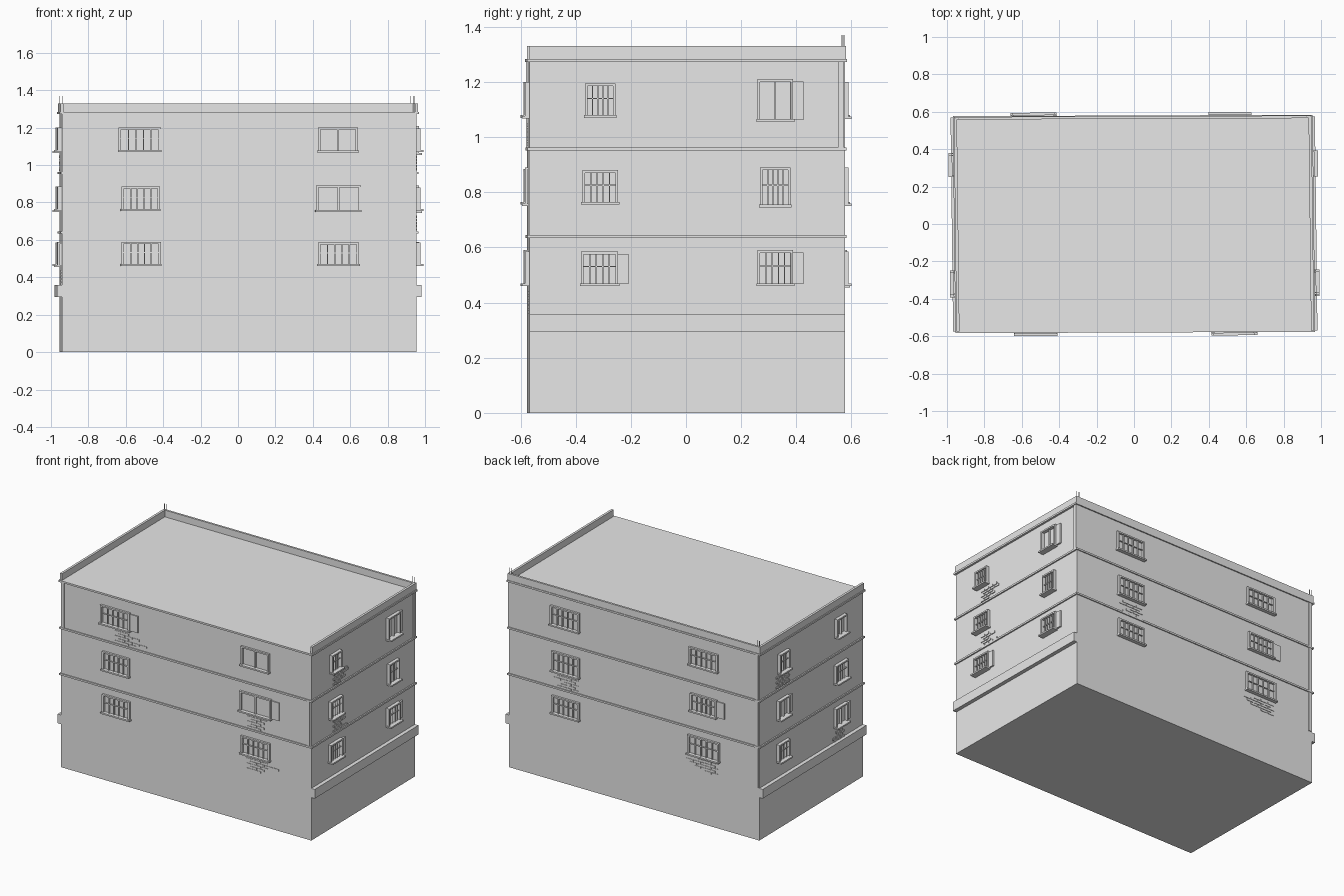
import bpy, bmesh, random
from mathutils import Matrix, Vector

if "Cube" in bpy.data.objects:
    bpy.data.objects.remove(bpy.data.objects["Cube"])
random.seed(4)
X, Y = 0.948, 0.572            # half width and half depth of the walls
ROOF, TOP = 1.28, 1.33

grey = bpy.data.materials.new("plain grey")
grey.use_nodes = True
grey.diffuse_color = (0.8, 0.8, 0.8, 1)
grey.node_tree.nodes["Principled BSDF"].inputs["Base Color"].default_value = (0.8, 0.8, 0.8, 1)

# The plan is very slightly skewed
SKEW = Matrix(((1, -0.012, 0), (0.004, 1, 0), (0, 0, 1))).to_4x4()


def add_box(bm, lo, hi):
    size = [b - a for a, b in zip(lo, hi)]
    mid = [(a + b) / 2 for a, b in zip(lo, hi)]
    bmesh.ops.create_cube(bm, size=1, matrix=Matrix.Translation(mid) @ Matrix.Diagonal((*size, 1)))


def finish(bm, name):
    bmesh.ops.transform(bm, matrix=SKEW, verts=bm.verts)
    mesh = bpy.data.meshes.new(name)
    bm.to_mesh(mesh)
    bm.free()
    mesh.materials.append(grey)
    obj = bpy.data.objects.new(name, mesh)
    bpy.context.collection.objects.link(obj)
    return obj


def block(name, lo, hi):
    bm = bmesh.new()
    add_box(bm, lo, hi)
    return finish(bm, name)


# Outward direction and relief depth of each wall
WALLS = {"front": (1, -1, 1.0), "back": (1, 1, 1.0), "right": (0, 1, 1.6), "left": (0, -1, 1.6)}


def wall_box(bm, wall, u0, u1, z0, z1, depth):
    """Box on a wall: u runs along the wall, depth points out of it."""
    axis, sign, relief = WALLS[wall]
    face = (X, Y)[axis]
    near, far = sorted((sign * (face - 0.004), sign * (face + depth * relief)))
    if axis:
        add_box(bm, (u0, near, z0), (u1, far, z1))
    else:
        add_box(bm, (near, u0, z0), (far, u1, z1))


def window(wall, u0, u1, z0, z1, kind):
    """kind letters: b = bars, p = two panes, s = open shutter."""
    bm = bmesh.new()
    scale = 1.5 if WALLS[wall][0] else 1.0
    t = 0.009 * scale
    sill = z0 + 0.01
    # frame and sill
    wall_box(bm, wall, u0, u0 + t, sill, z1, 0.014)
    wall_box(bm, wall, u1 - t, u1, sill, z1, 0.014)
    wall_box(bm, wall, u0, u1, z1 - 0.01, z1, 0.014)
    wall_box(bm, wall, u0 - 0.004, u1 + 0.004, z0, sill, 0.025)
    # bars or panes
    if "b" in kind:
        for i in range(1, 5):
            u = u0 + t + (u1 - u0 - 2 * t) * i / 5
            wall_box(bm, wall, u - t / 4, u + t / 4, sill, z1, 0.009)
        mid = (z0 + z1) / 2 + 0.008
        wall_box(bm, wall, u0, u1, mid - 0.002, mid + 0.002, 0.008)
    else:
        mid = (u0 + u1) / 2
        wall_box(bm, wall, mid - t / 3, mid + t / 3, sill, z1, 0.009)
    if "s" in kind:
        out = 1 if wall in ("front", "right") else -1
        edge = u1 if out > 0 else u0
        a, b = sorted((edge, edge + out * 0.038 * scale))
        wall_box(bm, wall, a, b, z0 + 0.008, z1 - 0.008, 0.007)
    finish(bm, wall + "_window")


def brick_patch(wall, u, z):
    bm = bmesh.new()
    scale = 1.5 if WALLS[wall][0] else 1.0
    length = 0.034 * scale
    for row in range(5):
        start = u + (row % 2) * length / 2
        for i in range(random.choice((2, 3, 4))):
            a = start + i * (length + 0.004)
            wall_box(bm, wall, a, a + length, z - row * 0.017 - 0.013, z - row * 0.017, 0.003)
    finish(bm, wall + "_exposed_bricks")


# Main body with the flat roof
block("building_body", (-X, -Y, 0), (X, Y, ROOF))

# Ledge above the ground storey on the two short sides
for s in (-1, 1):
    a, b = sorted((s * (X - 0.01), s * (X + 0.026)))
    block("side_ledge", (a, -Y, 0.295), (b, Y, 0.358))

# Thin floor bands and the cornice
for z in (0.64, 0.957):
    block("floor_band", (-X - 0.009, -Y - 0.007, z - 0.006), (X + 0.009, Y + 0.007, z + 0.006))
block("cornice", (-X - 0.014, -Y - 0.008, 1.272), (X + 0.014, Y + 0.008, 1.284))

# Parapet on three sides, open at the front
for s in (-1, 1):
    a, b = sorted((s * (X - 0.008), s * (X + 0.008)))
    block("side_parapet", (a, -Y, ROOF), (b, Y + 0.004, TOP))
block("back_parapet", (-X, Y - 0.01, ROOF), (X, Y + 0.004, TOP))

# Thin rods on the back corners
for s in (-1, 1):
    for x in (X - 0.018, X):
        block("corner_rod", (s * x - 0.0015, Y - 0.004, ROOF), (s * x + 0.0015, Y - 0.001, 1.37))

# Vertical strips beside the corners
STRIPS = [("front", 0.915, 0.64, 0.957), ("front", -0.943, 0.957, ROOF),
          ("right", 0.548, 0.957, ROOF), ("back", -0.94, 0.36, ROOF)]
for wall, u, z0, z1 in STRIPS:
    bm = bmesh.new()
    wall_box(bm, wall, u, u + 0.022, z0, z1, 0.005)
    finish(bm, wall + "_corner_strip")

# Windows: wall, extent along the wall, bottom, top, kind
WINDOWS = [
    ("front", -0.645, -0.42, 1.07, 1.20, "bs"), ("front", 0.42, 0.635, 1.067, 1.20, "p"),
    ("front", -0.63, -0.425, 0.755, 0.885, "b"), ("front", 0.41, 0.65, 0.75, 0.89, "ps"),
    ("front", -0.63, -0.42, 0.46, 0.59, "b"), ("front", 0.42, 0.64, 0.46, 0.585, "b"),
    ("right", -0.37, -0.26, 1.07, 1.195, "b"), ("right", 0.255, 0.385, 1.055, 1.21, "ps"),
    ("right", -0.38, -0.25, 0.755, 0.88, "b"), ("right", 0.265, 0.375, 0.745, 0.89, "b"),
    ("right", -0.385, -0.25, 0.46, 0.585, "bs"), ("right", 0.255, 0.385, 0.46, 0.59, "bs"),
    ("back", -0.64, -0.42, 1.07, 1.195, "b"), ("back", 0.41, 0.63, 1.065, 1.20, "b"),
    ("back", -0.63, -0.43, 0.755, 0.88, "bs"), ("back", 0.41, 0.62, 0.75, 0.89, "b"),
    ("back", -0.65, -0.41, 0.455, 0.59, "b"), ("back", 0.41, 0.62, 0.46, 0.585, "b"),
    ("left", 0.26, 0.37, 1.065, 1.20, "b"), ("left", -0.37, -0.26, 1.07, 1.20, "p"),
    ("left", 0.26, 0.38, 0.75, 0.885, "ps"), ("left", -0.385, -0.25, 0.755, 0.885, "b"),
    ("left", 0.26, 0.38, 0.46, 0.585, "b"), ("left", -0.38, -0.25, 0.455, 0.59, "ps"),
]
for entry in WINDOWS:
    window(*entry)

# Patches of exposed bricks under some windows
PATCHES = [("front", -0.54, 1.05), ("front", 0.46, 0.73), ("front", 0.46, 0.44),
           ("right", -0.33, 1.052), ("right", -0.33, 0.73),
           ("back", 0.42, 0.73), ("back", -0.64, 0.44),
           ("left", 0.24, 1.05), ("left", -0.36, 0.44)]
for entry in PATCHES:
    brick_patch(*entry)
